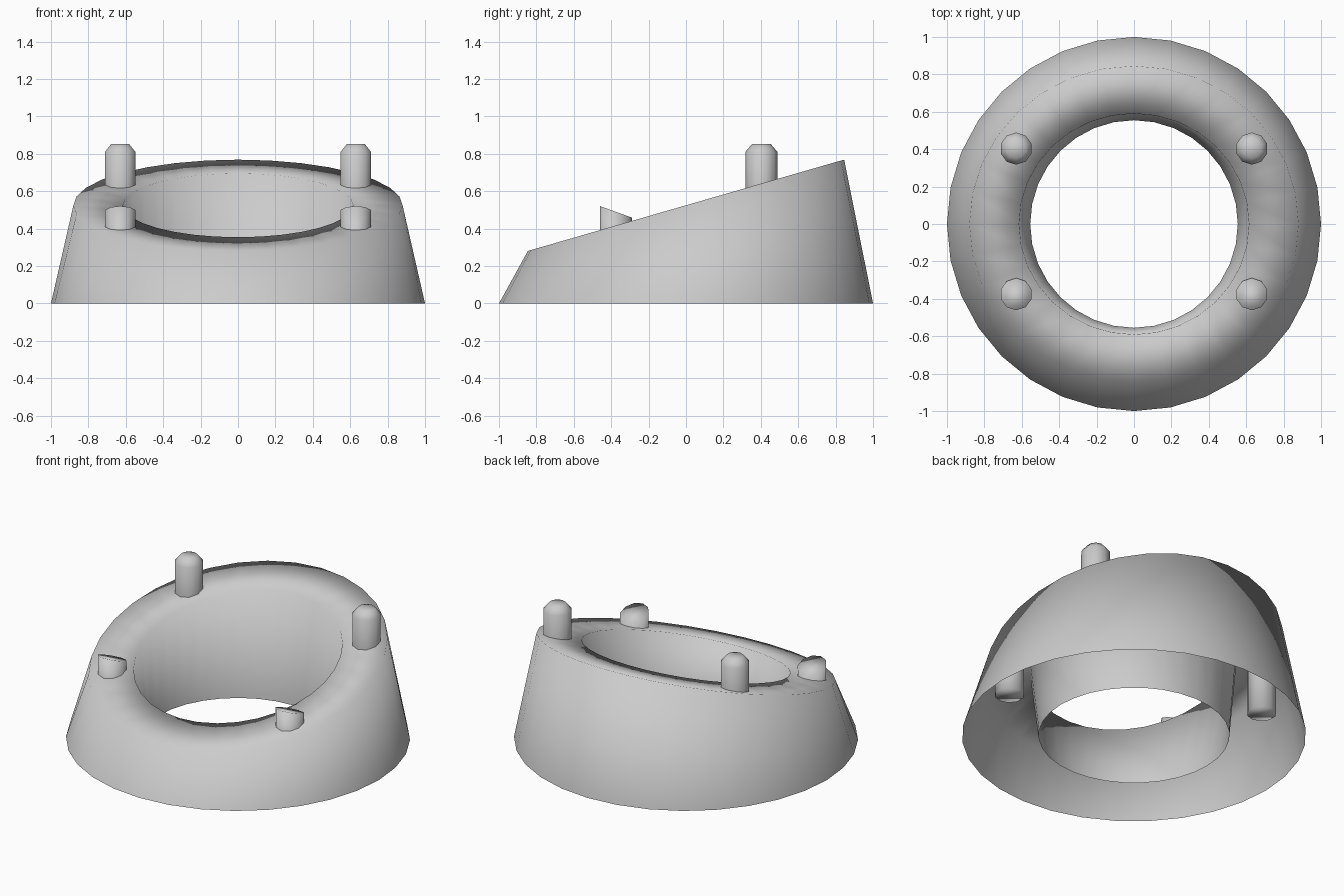
import bpy, bmesh
from math import sin, cos, pi, radians

if "Cube" in bpy.data.objects:
    bpy.data.objects.remove(bpy.data.objects["Cube"])

TILT = radians(16.1)


def ring(bm, n, radius, z, tilt=0.0, centre=(0, 0), phase=0.0):
    """Circle of vertices, tilted about the x axis (rising toward +y)."""
    out = []
    for i in range(n):
        a = phase + 2 * pi * i / n
        u, v = radius * cos(a), radius * sin(a)
        out.append(bm.verts.new((centre[0] + u, centre[1] + v * cos(tilt), z + v * sin(tilt))))
    return out


def bridge(bm, a, b):
    n = len(a)
    for i in range(n):
        j = (i + 1) % n
        bm.faces.new((a[i], a[j], b[j], b[i]))


def finish(bm, name):
    bm.normal_update()
    for f in bm.faces:
        f.smooth = True
    mesh = bpy.data.meshes.new(name)
    bm.to_mesh(mesh)
    bm.free()
    obj = bpy.data.objects.new(name, mesh)
    bpy.context.collection.objects.link(obj)
    return obj


# Hollow sloped ring: outer skirt, tilted top, inner wall, open underneath
bm = bmesh.new()
profile = [(1.0, 0.0, 0.0), (0.88, 0.525, TILT), (0.615, 0.525, TILT), (0.555, 0.0, 0.0)]
rings = [ring(bm, 32, r, z, t) for r, z, t in profile]
for lower, upper in zip(rings, rings[1:]):
    bridge(bm, lower, upper)
finish(bm, "sloped_ring_shell")


# Pegs standing through the tilted top
def peg(name, x, y, levels):
    bm = bmesh.new()
    rs = [ring(bm, 10, r, z, 0, (x, y), pi / 2) for r, z in levels]
    for a, b in zip(rs, rs[1:]):
        bridge(bm, a, b)
    bm.faces.new(rs[0][::-1])
    bm.faces.new(rs[-1])
    return bm, rs[-1]


for side, x in (("left", -0.63), ("right", 0.63)):
    # Tall back peg with a chamfered tip
    bm, _ = peg("back", x, 0.403, [(0.086, 0.2), (0.086, 0.81), (0.05, 0.853)])
    finish(bm, f"back_peg_{side}")

    # Short front peg with its top cut on a slope falling to the back
    bm, top = peg("front", x, -0.375, [(0.086, 0.2), (0.086, 0.49)])
    for v in top:
        v.co.z -= 0.36 * (v.co.y + 0.375)
    finish(bm, f"front_peg_{side}")
